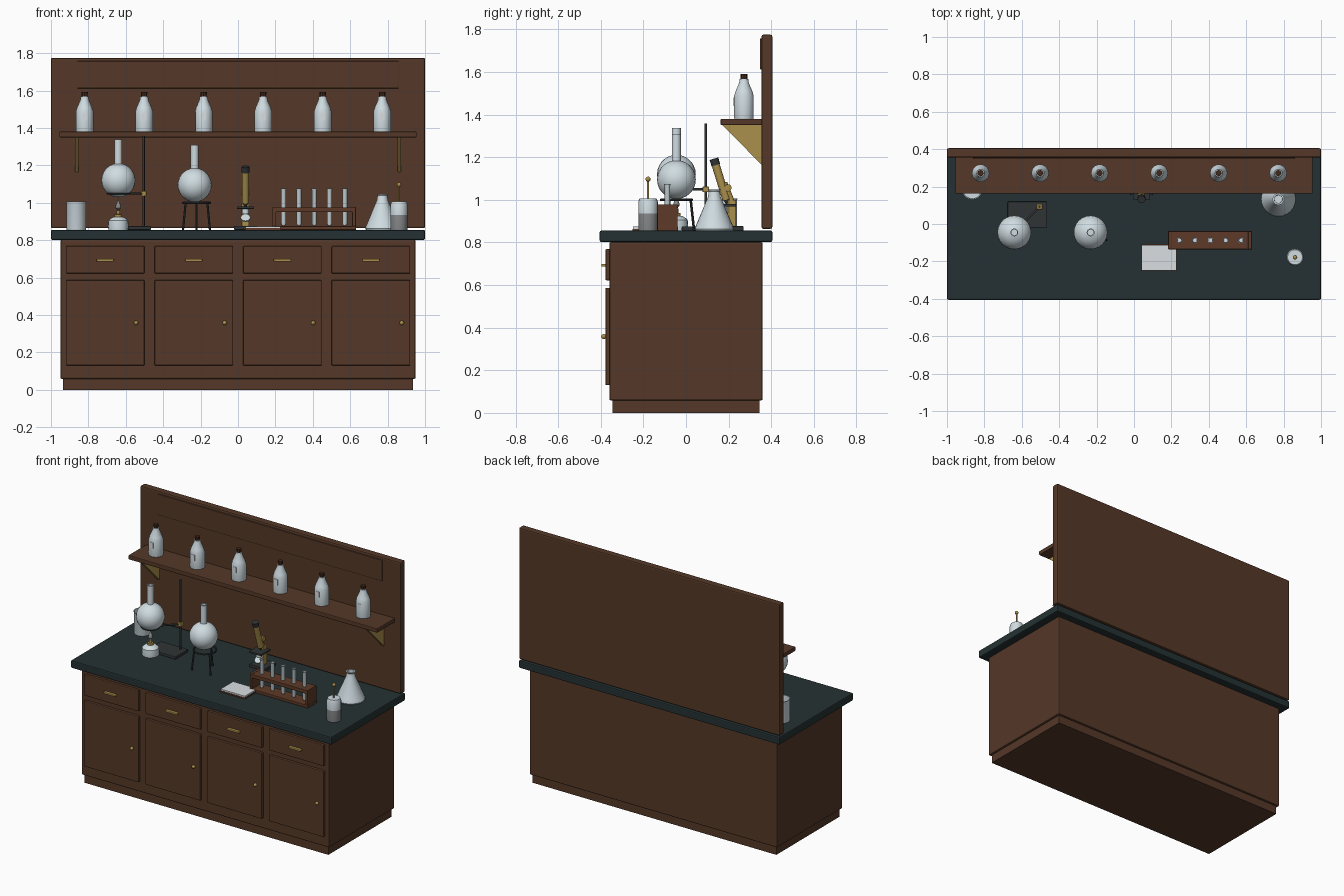
import bpy, bmesh, math
from mathutils import Vector

if "Cube" in bpy.data.objects:
    bpy.data.objects.remove(bpy.data.objects["Cube"])


def mat(name, r, g, b):
    m = bpy.data.materials.new(name)
    m.diffuse_color = (r, g, b, 1)
    m.use_nodes = True
    m.node_tree.nodes["Principled BSDF"].inputs["Base Color"].default_value = m.diffuse_color
    return m


WOOD = mat("walnut wood", 0.09, 0.04, 0.021)
SLATE = mat("slate top", 0.018, 0.031, 0.033)
BRASS = mat("brass", 0.41, 0.28, 0.072)
GLASS = mat("pale glass", 0.63, 0.72, 0.76)
IRON = mat("dark iron", 0.03, 0.034, 0.036)
CORK = mat("dark stopper", 0.055, 0.022, 0.012)
PAPER = mat("paper", 0.70, 0.74, 0.76)
LIQUID = mat("grey liquid", 0.24, 0.25, 0.26)
RACK = mat("rack wood", 0.11, 0.042, 0.02)


def finish(bm, name, m, smooth=False):
    bmesh.ops.recalc_face_normals(bm, faces=bm.faces[:])
    me = bpy.data.meshes.new(name)
    bm.to_mesh(me)
    bm.free()
    ob = bpy.data.objects.new(name, me)
    bpy.context.collection.objects.link(ob)
    me.materials.append(m)
    if smooth:
        bpy.ops.object.select_all(action='DESELECT')
        ob.select_set(True)
        bpy.context.view_layer.objects.active = ob
        bpy.ops.object.shade_smooth_by_angle(angle=math.radians(35))
    return ob


def box(name, x, y, z, m, bevel=0.0):
    """Box from (min, max) ranges on each axis."""
    bm = bmesh.new()
    bmesh.ops.create_cube(bm, size=1)
    for v in bm.verts:
        v.co = [r[0] + (c + 0.5) * (r[1] - r[0]) for c, r in zip(v.co, (x, y, z))]
    ob = finish(bm, name, m)
    if bevel:
        b = ob.modifiers.new("bevel", 'BEVEL')
        b.width, b.segments = bevel, 2
    return ob


def lathe(name, at, profile, m, n=20):
    """Turn (radius, height) points round a vertical axis."""
    bm = bmesh.new()
    vs = [bm.verts.new((r, 0, z)) for r, z in profile]
    es = [bm.edges.new(p) for p in zip(vs, vs[1:])]
    bmesh.ops.spin(bm, geom=vs + es, axis=(0, 0, 1), cent=(0, 0, 0),
                   angle=math.tau, steps=n, use_duplicate=False)
    bmesh.ops.remove_doubles(bm, verts=bm.verts[:], dist=1e-5)
    ob = finish(bm, name, m, True)
    ob.location = at
    return ob


def rod(name, a, b, r, m, r2=None, n=12):
    a, b = Vector(a), Vector(b)
    bm = bmesh.new()
    bmesh.ops.create_cone(bm, cap_ends=True, segments=n, radius1=r,
                          radius2=r if r2 is None else r2, depth=(b - a).length)
    ob = finish(bm, name, m, True)
    ob.rotation_euler = (b - a).to_track_quat('Z', 'Y').to_euler()
    ob.location = (a + b) / 2
    return ob


def ball(name, at, r, m):
    bm = bmesh.new()
    bmesh.ops.create_uvsphere(bm, u_segments=12, v_segments=8, radius=r)
    finish(bm, name, m, True).location = at


def ring(name, at, r, t, m):
    pts = [(r + t * math.cos(i * math.tau / 8), t * math.sin(i * math.tau / 8)) for i in range(9)]
    lathe(name, at, pts, m, 24)


TOP = 0.855

# cabinet
box("plinth", (-.935, .935), (-.345, .345), (0, .06), WOOD)
box("carcass", (-.95, .95), (-.36, .36), (.058, .802), WOOD, .008)
box("countertop", (-1, 1), (-.405, .405), (.802, TOP), SLATE, .007)
for i in range(4):
    cx = -.71 + i * .4735
    box("drawer_front", (cx - .21, cx + .21), (-.378, -.355), (.622, .768), WOOD, .005)
    box("door", (cx - .21, cx + .21), (-.378, -.355), (.13, .587), WOOD, .005)
    box("drawer_pull", (cx - .046, cx + .046), (-.397, -.376), (.686, .699), BRASS, .003)
    rod("knob_stem", (cx + .165, -.376, .358), (cx + .165, -.385, .358), .006, BRASS)
    ball("door_knob", (cx + .165, -.386, .358), .012, BRASS)

# back board and shelf
box("back_board", (-1, 1), (.355, .405), (.864, 1.775), WOOD, .008)
box("header_panel", (-.862, .862), (.347, .36), (1.612, 1.757), WOOD, .004)
box("shelf", (-.955, .955), (.162, .357), (1.35, 1.38), WOOD, .005)
for s in (-1, 1):
    bm = bmesh.new()
    f = bm.faces.new([bm.verts.new((s * .862 - .01, y, z)) for y, z in
                      ((.172, 1.35), (.356, 1.35), (.356, 1.163))])
    g = bmesh.ops.extrude_face_region(bm, geom=[f])["geom"]
    bmesh.ops.translate(bm, verts=[v for v in g if isinstance(v, bmesh.types.BMVert)], vec=(.02, 0, 0))
    finish(bm, "shelf_bracket", BRASS)

# reagent bottles
for i in range(6):
    at = (-.82 + i * .3182, .272, 1.38)
    lathe("reagent_bottle", at, [(0, 0), (.046, 0), (.047, .004), (.047, .108), (.04, .13), (.023, .17),
                                 (.021, .187), (0, .187)], GLASS, 14)
    lathe("bottle_stopper", at, [(0, .187), (.016, .187), (.017, .211), (0, .211)], CORK, 8)
    box("bottle_label", (at[0] - .012, at[0] + .012), (.2235, .228), (1.44, 1.48), PAPER)


def round_flask(x, y, cz, r, top):
    pts = [(r * math.sin(a), -r * math.cos(a)) for a in (k * math.pi / 14 for k in range(14))]
    pts = pts[:-1] + [(.021, r * .97), (.021, top - cz), (.015, top - cz), (.015, r), (0, r)]
    lathe("round_flask", (x, y, cz), pts, GLASS, 24)


# flask held on a stand above a spirit lamp
round_flask(-.64, -.045, 1.12, .091, 1.337)
lamp = (-.64, -.045, TOP)
lathe("lamp_body", lamp, [(0, 0), (.053, 0), (.055, .02), (.053, .05), (.038, .064), (.022, .07), (0, .07)], GLASS)
lathe("lamp_collar", lamp, [(0, .07), (.02, .07), (.02, .082), (.009, .084), (.009, .105), (0, .105)], BRASS, 12)
lathe("lamp_flame", lamp, [(0, .1), (.015, .118), (.013, .132), (0, .165)], LIQUID, 12)
box("stand_base", (-.675, -.465), (-.02, .12), (TOP, .875), IRON, .004)
rod("stand_rod", (-.505, .093, .87), (-.505, .093, 1.358), .0065, IRON)
box("stand_clamp", (-.52, -.49), (.078, .108), (1.036, 1.062), BRASS, .003)
rod("clamp_arm", (-.505, .093, 1.049), (-.6, -.003, 1.049), .006, IRON)
ring("clamp_ring", (-.64, -.045, 1.049), .058, .005, IRON)

# flask on a tripod
round_flask(-.232, -.045, 1.095, .091, 1.31)
ring("tripod_ring", (-.222, -.045, 1.0), .072, .006, IRON)
for k in range(3):
    a = math.radians(90 + 120 * k)
    c, s = math.cos(a), math.sin(a)
    rod("tripod_leg", (-.222 + .067 * c, -.045 + .067 * s, 1.0),
        (-.222 + .083 * c, -.045 + .083 * s, TOP), .006, IRON, n=8)

# beaker
lathe("beaker", (-.865, .187, TOP), [(0, 0), (.051, 0), (.053, .006), (.053, .145), (.056, .152),
                                     (.05, .152), (.049, .01), (0, .01)], GLASS)

# microscope
box("microscope_base", (-.022, .102), (.155, .27), (TOP, .877), IRON, .004)
box("microscope_pillar", (.02, .06), (.195, .235), (.875, 1.0), BRASS, .004)
box("microscope_stage", (-.006, .086), (.13, .235), (.968, .98), IRON, .002)
rod("microscope_tube", (.04, .19, 1.0), (.04, .138, 1.168), .019, BRASS, n=16)
rod("microscope_objective", (.04, .195, .982), (.04, .188, 1.005), .008, IRON, .014)
rod("microscope_eyepiece", (.04, .14, 1.163), (.04, .131, 1.193), .021, IRON, n=16)
rod("microscope_arm", (.04, .215, .99), (.04, .18, 1.08), .014, BRASS)
rod("focus_knob", (.018, .197, 1.056), (.062, .197, 1.056), .017, BRASS)
rod("microscope_mirror", (.04, .172, .915), (.04, .165, .922), .026, GLASS, n=16)
rod("microscope_condenser", (.04, .172, .94), (.04, .172, .968), .018, GLASS, n=16)

# test tube rack
box("rack_base", (.182, .632), (-.137, -.037), (TOP, .875), RACK, .003)
for a, b in ((.184, .204), (.61, .63)):
    box("rack_end", (a, b), (-.135, -.039), (.872, .978), RACK, .003)
box("rack_top", (.184, .63), (-.135, -.039), (.95, .976), RACK, .003)
for i in range(5):
    lathe("test_tube", (.244 + i * .0818, -.087, .875),
          [(0, 0), (.009, .004), (.013, .014), (.013, .193), (.016, .2), (.011, .2), (.01, .12), (0, .12)],
          GLASS, 12)

# notebook
box("notebook_cover", (.037, .229), (-.251, -.108), (TOP, .864), RACK)
box("notebook_pages", (.04, .226), (-.248, -.111), (.864, .874), PAPER)

# conical flask
lathe("conical_flask", (.772, .133, TOP), [(0, 0), (.088, 0), (.092, .008), (.086, .026), (.03, .158),
                                           (.026, .185), (.031, .193), (.022, .193), (.021, .16), (0, .16)], GLASS, 24)

# dropper bottle
jar = (.861, -.178, TOP)
lathe("jar_liquid", jar, [(0, 0), (.045, 0), (.046, .005), (.046, .08), (0, .08)], LIQUID)
lathe("jar_glass", jar, [(0, .08), (.046, .08), (.046, .135), (.04, .152), (0, .152)], GLASS)
rod("jar_stem", (.861, -.178, 1.0), (.861, -.178, 1.095), .005, BRASS)
ball("jar_knob", (.861, -.178, 1.097), .012, BRASS)
